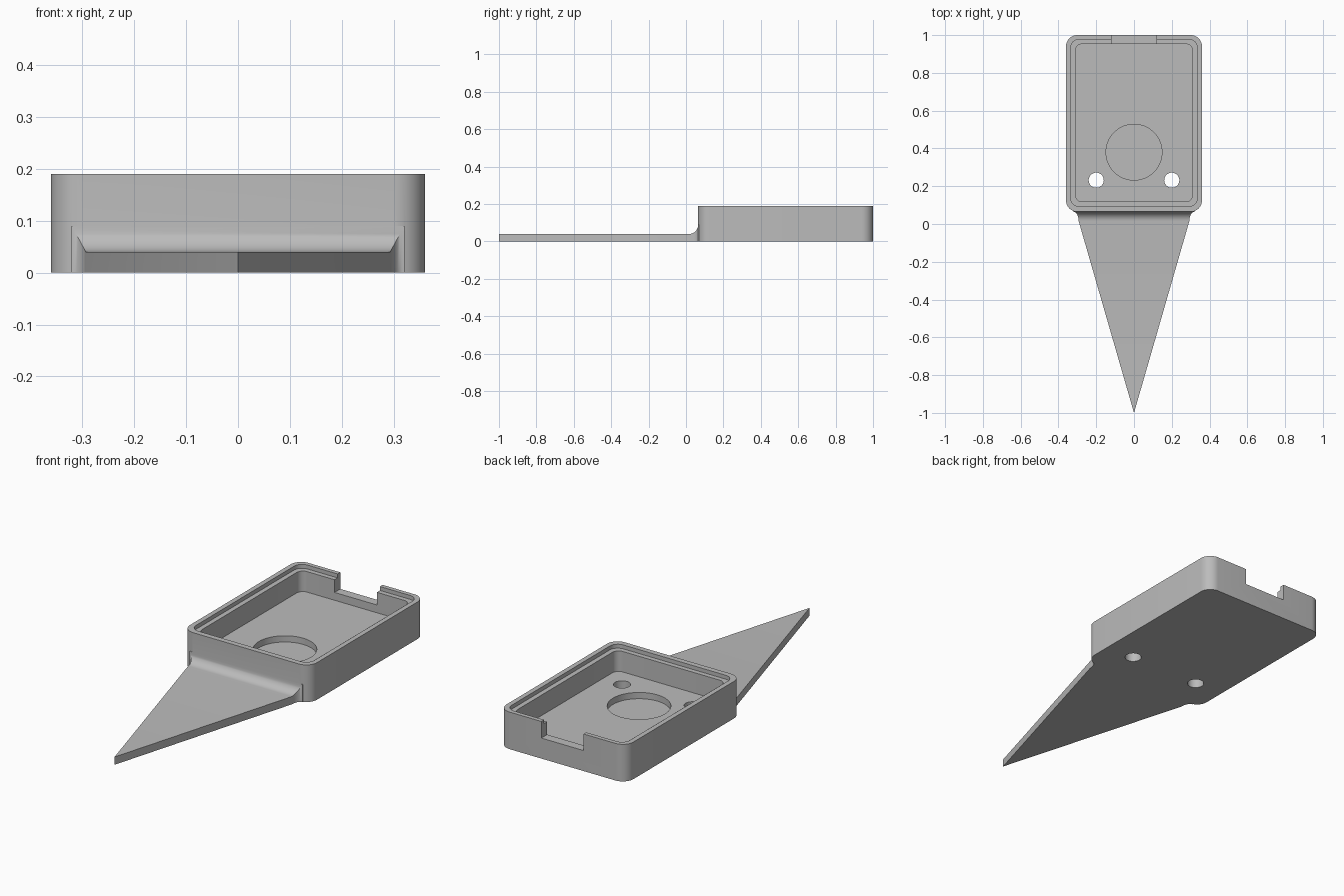
import bpy
import bmesh
import math

cube = bpy.data.objects.get("Cube")
if cube:
    bpy.data.objects.remove(cube, do_unlink=True)

# Single plain grey
grey = bpy.data.materials.new("plain grey")
grey.use_nodes = True
colour = (0.5, 0.5, 0.5, 1)
grey.diffuse_color = colour
grey.node_tree.nodes["Principled BSDF"].inputs["Base Color"].default_value = colour


def finish(name, bm):
    bmesh.ops.recalc_face_normals(bm, faces=bm.faces)
    mesh = bpy.data.meshes.new(name)
    bm.to_mesh(mesh)
    bm.free()
    mesh.materials.append(grey)
    obj = bpy.data.objects.new(name, mesh)
    bpy.context.collection.objects.link(obj)
    return obj


def prism(name, outline, z0, z1):
    bm = bmesh.new()
    base = bm.faces.new([bm.verts.new((x, y, z0)) for x, y in outline])
    top = bmesh.ops.extrude_face_region(bm, geom=[base])["geom"]
    verts = [v for v in top if isinstance(v, bmesh.types.BMVert)]
    bmesh.ops.translate(bm, verts=verts, vec=(0, 0, z1 - z0))
    return finish(name, bm)


def rounded(half, y0, y1, r, steps=10):
    points = []
    corners = [(half - r, y1 - r), (r - half, y1 - r), (r - half, y0 + r), (half - r, y0 + r)]
    for k, (cx, cy) in enumerate(corners):
        for i in range(steps + 1):
            a = math.pi / 2 * (k + i / steps)
            points.append((cx + r * math.cos(a), cy + r * math.sin(a)))
    return points


def circle(cx, cy, r, n=64):
    return [(cx + r * math.cos(math.tau * i / n), cy + r * math.sin(math.tau * i / n)) for i in range(n)]


def combine(target, tool, operation):
    mod = target.modifiers.new(tool.name, "BOOLEAN")
    mod.operation = operation
    mod.solver = "EXACT"
    mod.object = tool
    bpy.context.view_layer.objects.active = target
    bpy.ops.object.modifier_apply(modifier=mod.name)
    bpy.data.objects.remove(tool, do_unlink=True)


# Pointed blade that sweeps up and flares into the case
def make_blade():
    rows = [(-1, 0, 0.04)]
    for i in range(11):
        a = math.pi / 2 * i / 10
        rise = 1 - math.cos(a)
        rows.append((0.015 + 0.05 * math.sin(a), 0.293 + 0.027 * rise, 0.04 + 0.05 * rise))
    rows.append((0.09, 0.32, 0.09))
    bm = bmesh.new()
    rings = [[bm.verts.new(p) for p in ((-w, y, 0), (w, y, 0), (w, y, h), (-w, y, h))]
             for y, w, h in rows]
    for a, b in zip(rings, rings[1:]):
        for i in range(4):
            j = (i + 1) % 4
            bm.faces.new((a[i], a[j], b[j], b[i]))
    bm.faces.new(rings[-1])
    bmesh.ops.remove_doubles(bm, verts=bm.verts, dist=1e-5)
    return finish("blade", bm)


# Open case with rounded corners
case = prism("pointed_case", rounded(0.36, 0.065, 1.0, 0.06), 0, 0.19)
combine(case, make_blade(), "UNION")

# Cavity, lid ledge, rear notch, round recess and two through holes
cutters = [
    prism("cavity", rounded(0.31, 0.118, 0.953, 0.035), 0.065, 0.3),
    prism("lid_ledge", rounded(0.335, 0.093, 0.978, 0.045), 0.17, 0.3),
    prism("rear_notch", [(-0.12, 0.9), (0.12, 0.9), (0.12, 1.1), (-0.12, 1.1)], 0.105, 0.3),
    prism("round_recess", circle(0, 0.38, 0.148), 0.033, 0.12),
]
for side in (-1, 1):
    cutters.append(prism("screw_hole", circle(side * 0.2, 0.232, 0.04, 40), -0.1, 0.15))
for cutter in cutters:
    combine(case, cutter, "DIFFERENCE")

bpy.ops.object.select_all(action="DESELECT")
case.select_set(True)
bpy.context.view_layer.objects.active = case
bpy.ops.object.shade_smooth_by_angle(angle=math.radians(30))
